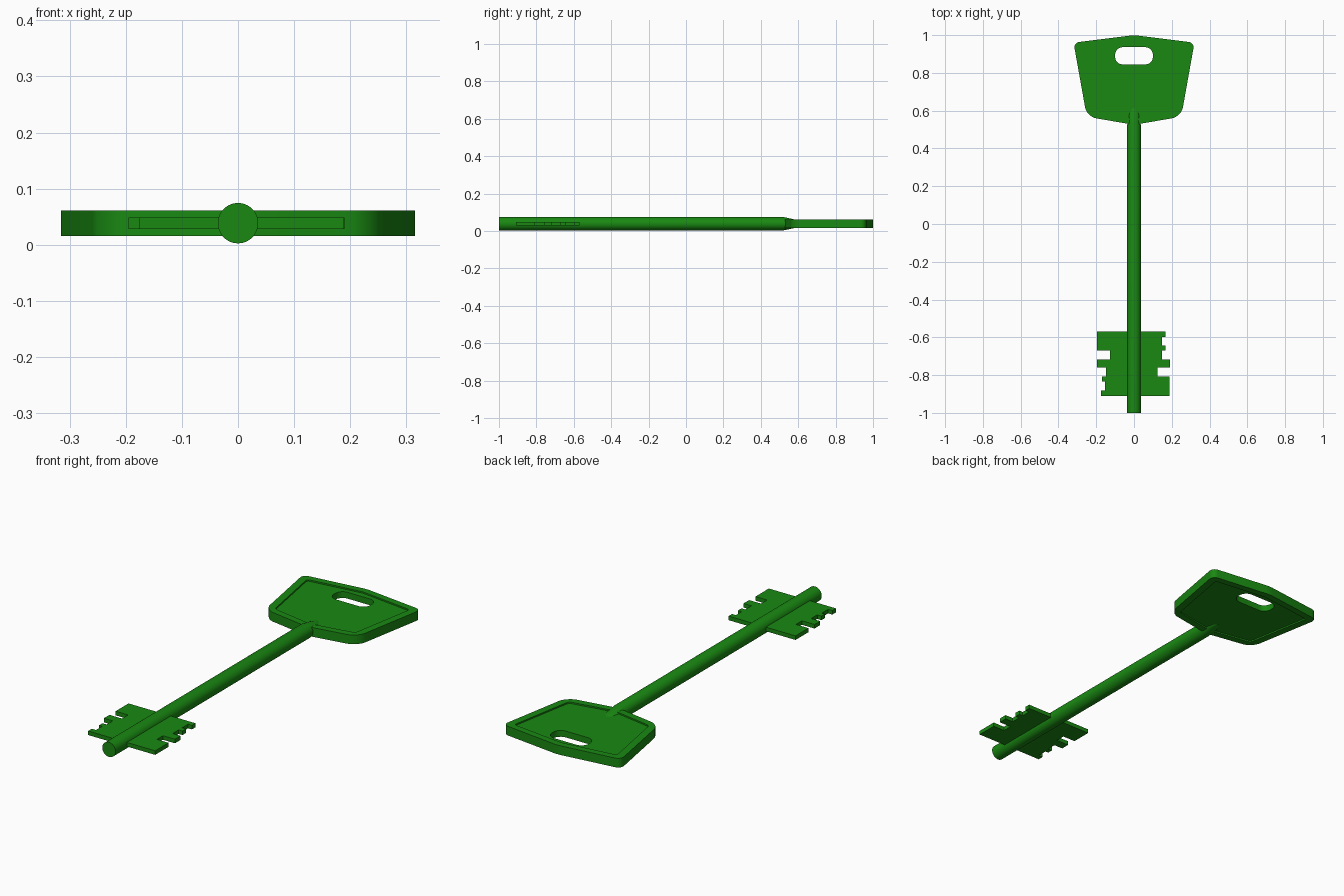
import bpy, bmesh, math
from mathutils import Vector

if "Cube" in bpy.data.objects:
    bpy.data.objects.remove(bpy.data.objects["Cube"])

ZC = 0.0385  # mid-plane height of the whole key

green = bpy.data.materials.new("green")
green.diffuse_color = (0.01, 0.25, 0.006, 1)
green.use_nodes = True
green.node_tree.nodes["Principled BSDF"].inputs["Base Color"].default_value = green.diffuse_color


def rounded(corners, radii, steps=8):
    """Polygon with each corner replaced by an arc-like curve."""
    pts = []
    n = len(corners)
    for i, (c, r) in enumerate(zip(corners, radii)):
        p = Vector(c)
        if r == 0:
            pts.append(p)
            continue
        a = p + (Vector(corners[i - 1]) - p).normalized() * r
        b = p + (Vector(corners[(i + 1) % n]) - p).normalized() * r
        for k in range(steps + 1):
            t = k / steps
            w = 0.7  # rational weight gives a near-circular arc
            d = (1 - t) ** 2 + 2 * w * t * (1 - t) + t * t
            pts.append(((1 - t) ** 2 * a + 2 * w * t * (1 - t) * p + t * t * b) / d)
    return pts


def plate(name, loops, half):
    """Flat plate from outlines (later outlines cut holes), centred on ZC."""
    cu = bpy.data.curves.new(name, 'CURVE')
    cu.dimensions = '2D'
    cu.fill_mode = 'BOTH'
    cu.extrude = half
    for loop in loops:
        sp = cu.splines.new('POLY')
        sp.points.add(len(loop) - 1)
        for pt, c in zip(sp.points, loop):
            pt.co = (c[0], c[1], 0, 1)
        sp.use_cyclic_u = True
    ob = bpy.data.objects.new(name, cu)
    ob.location.z = ZC
    bpy.context.collection.objects.link(ob)
    bpy.ops.object.select_all(action='DESELECT')
    ob.select_set(True)
    bpy.context.view_layer.objects.active = ob
    bpy.ops.object.convert(target='MESH')
    ob = bpy.context.object
    bm = bmesh.new()
    bm.from_mesh(ob.data)
    bmesh.ops.remove_doubles(bm, verts=bm.verts, dist=1e-5)
    bmesh.ops.recalc_face_normals(bm, faces=bm.faces)
    bm.to_mesh(ob.data)
    bm.free()
    return finish(ob)


def finish(ob):
    ob.data.materials.clear()
    ob.data.materials.append(green)
    bpy.ops.object.select_all(action='DESELECT')
    ob.select_set(True)
    bpy.context.view_layer.objects.active = ob
    bpy.ops.object.shade_smooth_by_angle(angle=math.radians(30))
    return ob


# Handle: raised rim around a thinner panel with a rounded slot
outer = rounded([(0, 1), (0.32, 0.96), (0.25, 0.568), (0, 0.525),
                 (-0.25, 0.568), (-0.32, 0.96)], [0.02, 0.03, 0.05, 0.02, 0.05, 0.03])
inner = rounded([(0, 0.967), (0.278, 0.932), (0.218, 0.597), (0, 0.558),
                 (-0.218, 0.597), (-0.278, 0.932)], [0, 0.012, 0.015, 0, 0.015, 0.012])
slot = rounded([(0.1, 0.936), (0.1, 0.845), (-0.1, 0.845), (-0.1, 0.936)], [0.04] * 4)
plate("handle_rim", [outer, inner], 0.0225)
plate("handle_panel", [inner, slot], 0.0155)

# Bit: toothed plate crossing the shaft, as (x, y_end) steps down each side
left = [(0.195, -0.67), (0.127, -0.717), (0.195, -0.76), (0.147, -0.807),
        (0.17, -0.833), (0.153, -0.882), (0.176, -0.91)]
right = [(0.168, -0.597), (0.147, -0.643), (0.168, -0.67), (0.147, -0.717),
         (0.19, -0.76), (0.125, -0.807), (0.188, -0.91)]


def steps(side, sign):
    y, out = -0.57, []
    for x, y_end in side:
        out += [(sign * x, y), (sign * x, y_end)]
        y = y_end
    return out


plate("toothed_bit", [steps(right, 1) + steps(left, -1)[::-1]], 0.01)

# Shaft: round rod whose rear end flattens and rounds into the handle
R, N = 0.036, 48
sections = [(-1, 1, 1), (0.52, 1, 1), (0.58, 0.94, 0.64), (0.597, 0.82, 0.55),
            (0.608, 0.62, 0.49), (0.615, 0.35, 0.44)]  # y, width, height
bm = bmesh.new()
rings = []
for y, sx, sz in sections:
    rings.append([bm.verts.new((R * sx * math.cos(2 * math.pi * i / N), y,
                                ZC + R * sz * math.sin(2 * math.pi * i / N)))
                  for i in range(N)])
for a, b in zip(rings, rings[1:]):
    for i in range(N):
        j = (i + 1) % N
        bm.faces.new((a[i], a[j], b[j], b[i]))
bm.faces.new(rings[0])
bm.faces.new(rings[-1])
bmesh.ops.recalc_face_normals(bm, faces=bm.faces)
me = bpy.data.meshes.new("shaft")
bm.to_mesh(me)
bm.free()
shaft = bpy.data.objects.new("shaft", me)
bpy.context.collection.objects.link(shaft)
finish(shaft)
